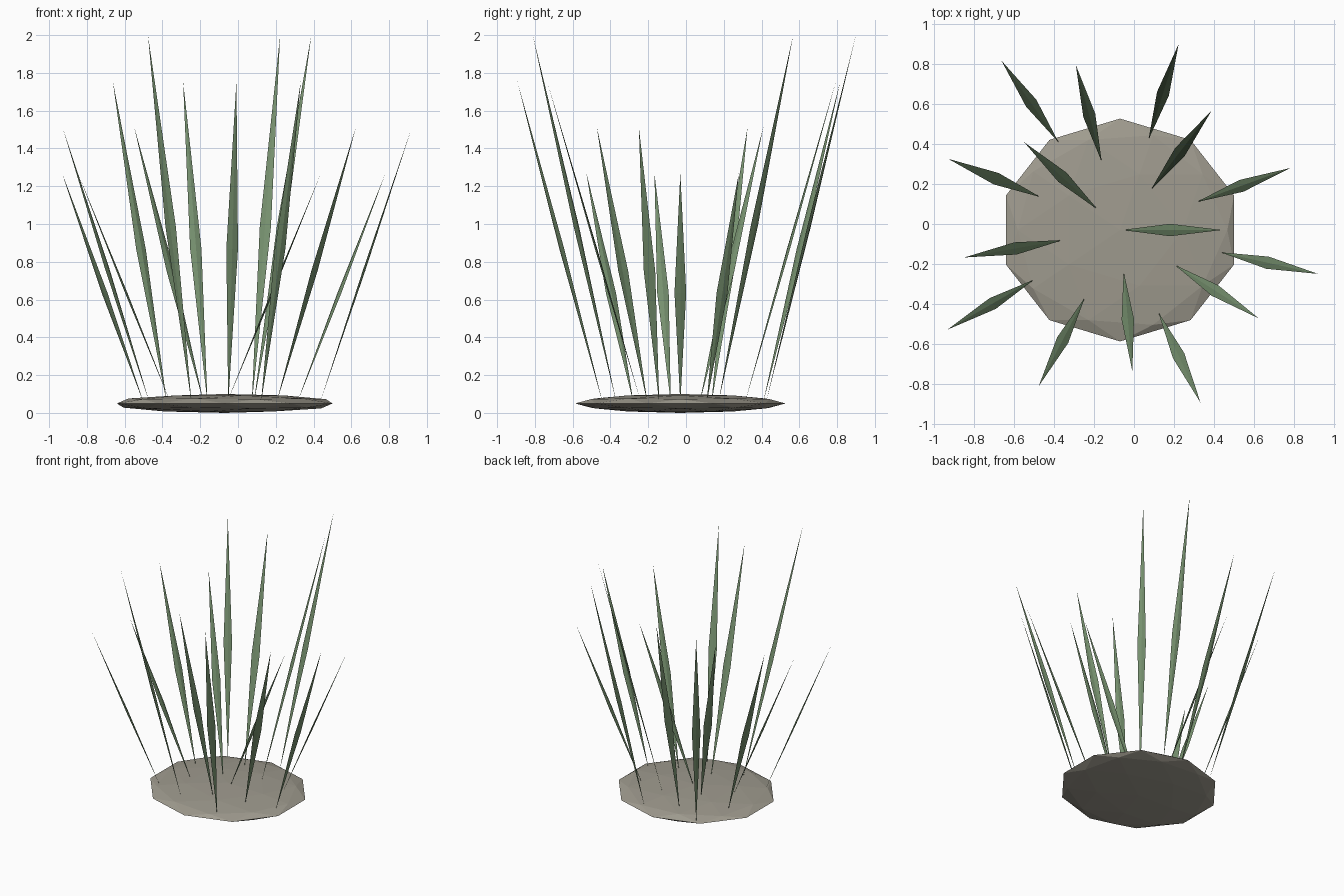
import bpy, bmesh, math
from mathutils import Vector

cube = bpy.data.objects.get("Cube")
if cube:
    bpy.data.objects.remove(cube, do_unlink=True)


def make_material(name, color):
    mat = bpy.data.materials.new(name)
    mat.use_nodes = True
    mat.diffuse_color = color
    mat.node_tree.nodes["Principled BSDF"].inputs["Base Color"].default_value = color
    return mat


def add_object(name, bm, mat):
    bmesh.ops.recalc_face_normals(bm, faces=bm.faces)
    mesh = bpy.data.meshes.new(name)
    bm.to_mesh(mesh)
    bm.free()
    mesh.materials.append(mat)
    obj = bpy.data.objects.new(name, mesh)
    bpy.context.collection.objects.link(obj)
    return obj


soil = make_material("pale_soil", (0.35, 0.33, 0.275, 1))
green = make_material("leaf_green", (0.185, 0.285, 0.16, 1))

CENTER = Vector((-0.07, -0.03, 0.05))
GOLDEN_ANGLE = math.radians(137.5)

# Flattened low-poly mound
bm = bmesh.new()
bmesh.ops.create_icosphere(bm, subdivisions=2, radius=1)
bmesh.ops.scale(bm, vec=(0.6, 0.557, 0.05), verts=bm.verts)
bmesh.ops.translate(bm, vec=CENTER, verts=bm.verts)
add_object("mound", bm, soil)


def blade(name, root, tip, side, half_width=0.031, half_thick=0.006):
    """Flat four-sided spear, pointed at both ends, with a ridge along each face."""
    bm = bmesh.new()
    middle = root.lerp(tip, 0.48)
    face_dir = (tip - root).normalized().cross(side)
    ring = [bm.verts.new(middle + offset) for offset in (
        side * half_width, face_dir * half_thick,
        -side * half_width, -face_dir * half_thick)]
    for end in (bm.verts.new(root), bm.verts.new(tip)):
        for k in range(4):
            bm.faces.new((ring[k], ring[(k + 1) % 4], end))
    add_object(name, bm, green)


# Grass blades in a golden-angle spiral, leaning outward, in four heights
for i in range(15):
    angle = i * GOLDEN_ANGLE
    outward = Vector((math.cos(angle), math.sin(angle), 0))
    side = Vector((-outward.y, outward.x, 0))
    spread = 0.14 * math.sqrt(i)
    root = CENTER + outward * (spread + 0.01)
    tip = CENTER + outward * (spread + 0.51)
    tip.z = 1.27 + 0.243 * (i % 4)
    blade(f"grass_blade_{i + 1}", root, tip, side)
